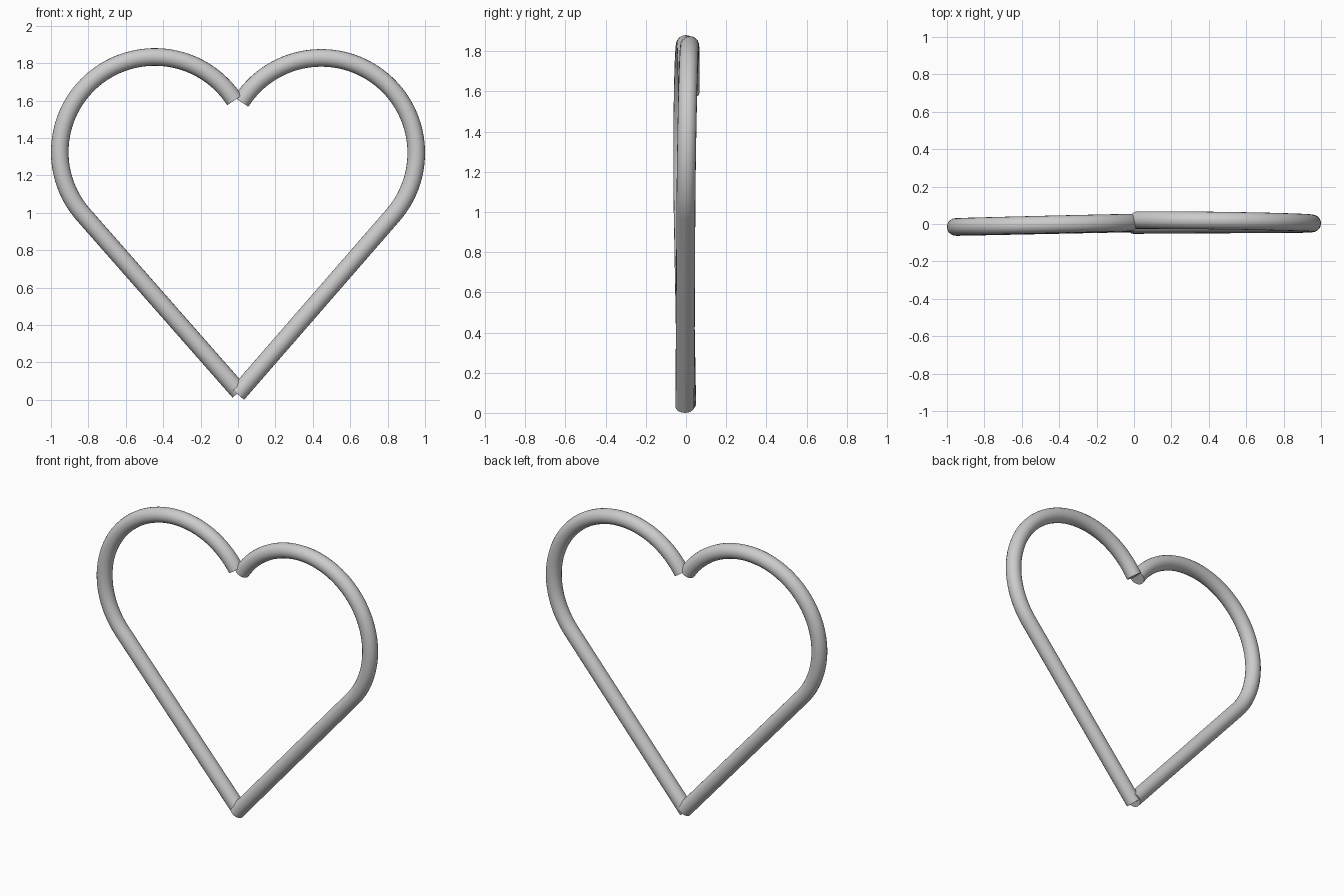
import bpy
from math import atan2, acos, hypot, radians, sin, cos

if "Cube" in bpy.data.objects:
    bpy.data.objects.remove(bpy.data.objects["Cube"])

TUBE = 0.047   # tube radius
ARC = 0.508    # lobe radius along the centreline
CX = 0.445     # lobe centre distance from the middle


def heart_half(name, side, cz, end_x, end_z, stop_deg, lean):
    """One bent tube: straight bar up to its tangent point, then the round lobe.
    lean = (a, b, c): the half lies in the slightly tilted plane y = a + b*x + c*z."""
    dx, dz = end_x - CX, end_z - cz
    start = atan2(dz, dx) + acos(ARC / hypot(dx, dz))
    stop = radians(stop_deg)
    path = [(end_x, end_z)]
    steps = 64
    for i in range(steps + 1):
        t = start + (stop - start) * i / steps
        path.append((CX + ARC * cos(t), cz + ARC * sin(t)))

    curve = bpy.data.curves.new(name, 'CURVE')
    curve.dimensions = '3D'
    curve.bevel_depth = TUBE
    curve.bevel_resolution = 8
    curve.use_fill_caps = True
    spline = curve.splines.new('POLY')
    spline.points.add(len(path) - 1)
    a, b, c = lean
    for p, (x, z) in zip(spline.points, path):
        x *= side
        p.co = (x, a + b * x + c * z, z, 1)

    obj = bpy.data.objects.new(name, curve)
    bpy.context.collection.objects.link(obj)
    bpy.ops.object.select_all(action='DESELECT')
    obj.select_set(True)
    bpy.context.view_layer.objects.active = obj
    bpy.ops.object.convert(target='MESH')
    bpy.ops.object.shade_smooth_by_angle(angle=radians(35))


# Two separate halves that cross slightly at the top notch and bottom point
heart_half("heart_left_half", -1, 1.325, -0.006, 0.043, 147, (0.003, 0.024, 0.003))
heart_half("heart_right_half", 1, 1.32, -0.003, 0.031, 147.5, (-0.006, -0.0132, 0.0165))
